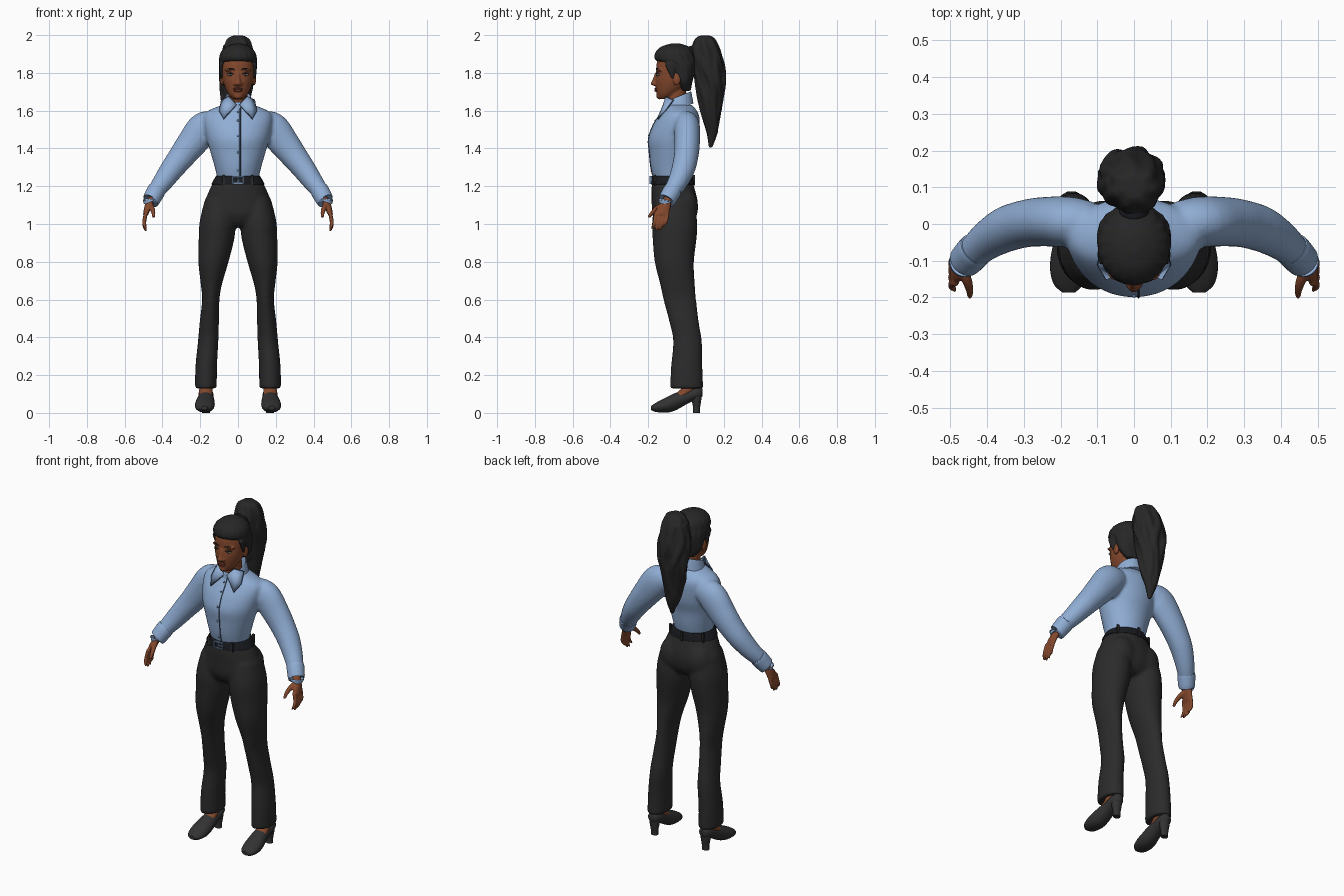
import bpy, bmesh, math
from mathutils import Vector, Matrix

X, Y, Z = Vector((1, 0, 0)), Vector((0, 1, 0)), Vector((0, 0, 1))


def mat(name, r, g, b):
    m = bpy.data.materials.new(name)
    m.diffuse_color = (r, g, b, 1)
    return m


SHIRT = mat("light blue", 0.28, 0.42, 0.66)
SKIN = mat("brown skin", 0.23, 0.065, 0.026)
TROUSER = mat("charcoal", 0.024, 0.024, 0.024)
HAIR = mat("black hair", 0.020, 0.020, 0.021)
SHOE = mat("dark grey", 0.033, 0.032, 0.032)
BELT = mat("black leather", 0.010, 0.011, 0.014)
METAL = mat("blue steel", 0.16, 0.25, 0.40)
WHITE = mat("eye white", 0.45, 0.40, 0.38)
LIP = mat("dark lip", 0.17, 0.040, 0.025)
SEAM = mat("navy seam", 0.05, 0.08, 0.14)


def spline(pts, k):
    """Smoothly resample a list of number tuples."""
    p = [Vector(q) for q in pts]
    out = []
    for i in range(len(p) - 1):
        a, b, c, d = p[max(i - 1, 0)], p[i], p[i + 1], p[min(i + 2, len(p) - 1)]
        for j in range(k):
            t = j / k
            out.append(0.5 * (2 * b + (c - a) * t + (2 * a - 5 * b + 4 * c - d) * t * t
                              + (3 * b - a - 3 * c + d) * t ** 3))
    return out + [p[-1]]


def loft(bm, stations, n=28, k=5, u=X, v=Y, slope=0, ridge=(0, 1, 0)):
    """Skin ellipses (x, y, z, ru, rv); u=None keeps them square to the path."""
    st = spline(stations, k)
    rings = []
    for i, s in enumerate(st):
        c = Vector(s[:3])
        uu, vv = u, v
        if u is None:
            t = (Vector(st[min(i + 1, len(st) - 1)][:3]) - Vector(st[max(i - 1, 0)][:3])).normalized()
            uu = t.cross(Y if abs(t.y) < 0.9 else X).normalized()
            vv = t.cross(uu)
        ring = []
        for j in range(n):
            a = 2 * math.pi * j / n
            f = 1 + ridge[0] * math.sin(ridge[1] * a + ridge[2] * c.z)
            q = c + uu * (s[3] * f * math.cos(a)) + vv * (s[4] * f * math.sin(a))
            q.z += slope * (q.y - c.y)
            ring.append(bm.verts.new(q))
        rings.append(ring)
    for r, q in zip(rings, rings[1:]):
        for j in range(n):
            bm.faces.new((r[j], r[(j + 1) % n], q[(j + 1) % n], q[j]))
    bm.faces.new(rings[0][::-1])
    bm.faces.new(rings[-1])


def ball(bm, c, r):
    bmesh.ops.create_uvsphere(bm, u_segments=20, v_segments=12, radius=1,
                              matrix=Matrix.Translation(c) @ Matrix.Diagonal((*r, 1)))


def box(bm, c, s):
    bmesh.ops.create_cube(bm, size=1, matrix=Matrix.Translation(c) @ Matrix.Diagonal((*s, 1)))


def finish(name, bm, material, mirror=False, voxel=0, smooth=3, thick=0):
    bmesh.ops.recalc_face_normals(bm, faces=bm.faces)
    me = bpy.data.meshes.new(name)
    bm.to_mesh(me)
    bm.free()
    me.materials.append(material)
    me.shade_smooth()
    me.set_sharp_from_angle(angle=math.radians(40))
    ob = bpy.data.objects.new(name, me)
    bpy.context.collection.objects.link(ob)
    if thick:
        ob.modifiers.new("thickness", "SOLIDIFY").thickness = thick
    if mirror:
        ob.modifiers.new("mirror", "MIRROR").use_mirror_merge = False
    if voxel:  # weld overlapping volumes into one soft surface
        m = ob.modifiers.new("weld", "REMESH")
        m.mode, m.voxel_size, m.use_smooth_shade = "VOXEL", voxel, True
        m = ob.modifiers.new("soften", "SMOOTH")
        m.factor, m.iterations = 0.5, smooth
    return ob


def single(name, material, stations, mirror=False, **kw):
    bm = bmesh.new()
    loft(bm, stations, **kw)
    return finish(name, bm, material, mirror)


# Trousers: pelvis and two legs welded
bm = bmesh.new()
loft(bm, [(0, -.072, 1.245, .113, .1), (0, -.07, 1.2, .142, .112), (0, -.06, 1.12, .176, .122),
          (0, -.06, 1.05, .19, .118), (0, -.06, 1.0, .15, .09), (0, -.06, .985, .09, .06)])
for s in (-1, 1):
    ball(bm, (s * .08, -.005, 1.09), (.085, .07, .1))
    loft(bm, [(s * x, y, z, rx, ry) for x, y, z, rx, ry in (
        (.1, -.06, 1.13, .075, .1), (.108, -.06, 1.02, .094, .119), (.113, -.06, .93, .095, .117),
        (.13, -.062, .8, .08, .104), (.141, -.045, .68, .056, .092), (.144, -.033, .6, .046, .087),
        (.152, -.01, .48, .051, .078), (.158, .008, .38, .054, .076),
        (.168, .004, .25, .057, .083), (.17, .003, .13, .058, .088))])
finish("trousers", bm, TROUSER, voxel=.011)

# Belt, loops and buckle
single("belt", BELT, [(0, -.072, 1.21, .135, .111), (0, -.072, 1.214, .139, .114),
                      (0, -.073, 1.25, .119, .108), (0, -.073, 1.254, .112, .1)], n=48)
bm = bmesh.new()
for a in (35, 145, 235, 305, 270 - 180):
    a = math.radians(a)
    box(bm, (.132 * math.cos(a), -.072 + .113 * math.sin(a), 1.232), (.014, .012, .055))
finish("belt_loops", bm, TROUSER)
bm = bmesh.new()
for z in (1.216, 1.25):
    box(bm, (0, -.186, z), (.06, .012, .006))
for x in (-.028, 0, .028):
    box(bm, (x, -.186, 1.233), (.006, .012, .036))
box(bm, (.012, -.187, 1.233), (.03, .01, .005))
finish("belt_buckle", bm, METAL)

# Shirt: torso and sleeves welded
torso = [(0, -.074, 1.235, .108, .096), (0, -.075, 1.3, .123, .111), (0, -.074, 1.38, .146, .12),
         (0, -.067, 1.45, .166, .132), (0, -.052, 1.52, .18, .124), (0, -.038, 1.57, .182, .108),
         (0, -.035, 1.6, .158, .092), (0, -.04, 1.63, .085, .074)]
bm = bmesh.new()
loft(bm, torso, n=40)
for s in (-1, 1):
    loft(bm, [(s * x, y, z, r, r * q) for x, y, z, r, q in (
        (.12, .0, 1.53, .068, .9), (.18, .006, 1.505, .088, .78), (.25, .006, 1.42, .079, .85),
        (.3, .0, 1.355, .07, .92), (.35, -.015, 1.29, .062, 1), (.4, -.045, 1.22, .053, 1),
        (.44, -.08, 1.165, .044, 1), (.452, -.093, 1.143, .04, 1))], u=None)
finish("shirt", bm, SHIRT, voxel=.01)
single("cuffs", SHIRT, [(.431, -.07, 1.178, .046, .046), (.434, -.073, 1.174, .049, .049),
                        (.459, -.1, 1.128, .046, .046), (.462, -.103, 1.124, .04, .04)],
       mirror=True, u=None)

# Collar stand, folded points with a dark edge, front seam and buttons
single("collar", SHIRT, [(0, -.045, 1.605, .086, .084), (0, -.045, 1.665, .071, .074),
                         (0, -.045, 1.668, .066, .069), (0, -.045, 1.61, .06, .063)],
       n=40, k=3, slope=.4)
point = [Vector(p) for p in ((.01, -.122, 1.632), (.05, -.11, 1.672), (.088, -.075, 1.655),
                             (.098, -.115, 1.6), (.076, -.152, 1.562))]
mid = sum(point, Vector()) / 5
for name, m, grow, back in (("collar_points", SHIRT, 1, 0), ("collar_edges", SEAM, 1.09, .004)):
    bm = bmesh.new()
    ring = [bm.verts.new(mid + (p - mid) * grow + Y * back) for p in point]
    c = bm.verts.new(mid + Vector((.004, -.008 + back, 0)))
    for i in range(5):
        bm.faces.new((ring[i], ring[(i + 1) % 5], c))
    finish(name, bm, m, mirror=True, thick=.006)
front = [(s[1] - s[4], s[2]) for s in spline(torso, 4)]
single("front_seam", SEAM, [(.012, y, z, .003, .003) for y, z in front[1:]], n=8, k=1)
bm = bmesh.new()
for y, z in front[3:27:5]:
    ball(bm, (0, y - .001, z), (.006, .004, .006))
finish("buttons", bm, METAL)

# Hands: palm, four fingers and thumb
bm = bmesh.new()
loft(bm, [(.452, -.092, 1.145, .022, .026), (.466, -.105, 1.115, .022, .027),
          (.478, -.118, 1.085, .019, .036), (.489, -.128, 1.05, .014, .038)], n=20)
for i in range(4):
    y, drop = -.098 - .02 * i, (.06, .078, .082, .07)[i]
    loft(bm, [(.486, y, 1.065, .011, .011), (.496, y - .006, 1.045 - drop * .4, .0105, .0105),
              (.495, y - .014, 1.045 - drop * .75, .0095, .0095),
              (.488, y - .022, 1.045 - drop, .006, .006)], n=12)
loft(bm, [(.468, -.115, 1.105, .014, .014), (.456, -.15, 1.085, .014, .014),
          (.448, -.178, 1.06, .011, .011), (.447, -.198, 1.035, .007, .007)], n=12, u=None)
finish("hands", bm, SKIN, mirror=True, voxel=.0045, smooth=2)

# Head: skull, neck, nose, chin, ears
bm = bmesh.new()
loft(bm, [(0, -.115, 1.662, .026, .028), (0, -.1, 1.685, .049, .055), (0, -.083, 1.72, .068, .077),
          (0, -.073, 1.76, .08, .09), (0, -.068, 1.8, .085, .09), (0, -.063, 1.85, .086, .092),
          (0, -.06, 1.9, .076, .08), (0, -.06, 1.935, .04, .045)])
loft(bm, [(0, -.045, 1.59, .056, .056), (0, -.05, 1.66, .05, .052), (0, -.055, 1.73, .05, .055)])
loft(bm, [(0, -.154, 1.8, .01, .01), (0, -.163, 1.765, .012, .014), (0, -.17, 1.742, .018, .017),
          (0, -.163, 1.732, .012, .01)], k=3)
ball(bm, (0, -.14, 1.678), (.024, .018, .018))
for s in (-1, 1):
    ball(bm, (s * .014, -.163, 1.741), (.011, .012, .009))
    ball(bm, (s * .086, -.048, 1.765), (.01, .02, .032))
    ball(bm, (s * .04, -.138, 1.815), (.032, .018, .008))
finish("head", bm, SKIN, voxel=.005)
bm = bmesh.new()
ball(bm, (0, -.157, 1.716), (.026, .01, .006))
ball(bm, (0, -.156, 1.706), (.023, .011, .007))
finish("lips", bm, LIP)
for name, m, c, r in (("eyes", WHITE, (.04, -.147, 1.79), (.016, .008, .0065)),
                      ("irises", HAIR, (.04, -.152, 1.79), (.007, .005, .0065))):
    bm = bmesh.new()
    ball(bm, c, r)
    finish(name, bm, m, mirror=True)
single("eyelids", HAIR, [(.022, -.153, 1.793, .002, .002), (.04, -.155, 1.799, .003, .003),
                         (.058, -.142, 1.793, .002, .002)], mirror=True, n=8, u=None)
single("eyebrows", HAIR, [(.018, -.156, 1.816, .003, .003), (.042, -.153, 1.823, .004, .004),
                          (.064, -.132, 1.815, .002, .002)], mirror=True, n=8, u=None)

# Hair cap swept back to the tie
bm = bmesh.new()
loft(bm, [(0, .0, 1.705, .05, .025), (0, -.01, 1.75, .088, .043), (0, -.018, 1.8, .097, .065),
          (0, -.03, 1.845, .1, .085), (0, -.055, 1.87, .1, .108), (0, -.06, 1.91, .091, .1),
          (0, -.058, 1.94, .06, .07), (0, -.055, 1.955, .02, .025)], n=72, ridge=(.018, 18, 25))
for s in (-1, 1):  # side locks in front of the ears
    loft(bm, [(s * .088, -.085, 1.85, .012, .03), (s * .089, -.078, 1.81, .009, .02),
              (s * .087, -.07, 1.77, .005, .008)], n=12)
finish("hair_cap", bm, HAIR, voxel=.006, smooth=2)
single("hair_tie", BELT, [(0, .02, 1.895, .034, .034), (0, .035, 1.905, .04, .04),
                          (0, .05, 1.915, .034, .034)], u=None)

# Ponytail: wavy core with locks wound over it
bm = bmesh.new()
loft(bm, [(0, .1, 1.997, .03, .03), (0, .1, 1.975, .06, .055), (0, .105, 1.92, .076, .075),
          (-.004, .118, 1.85, .083, .079), (-.01, .127, 1.78, .084, .074),
          (-.012, .135, 1.7, .08, .06), (-.01, .125, 1.62, .07, .055), (-.006, .13, 1.55, .052, .042),
          (-.004, .138, 1.48, .032, .028), (0, .13, 1.405, .01, .01)], n=72, k=8, ridge=(.07, 7, 14))
loft(bm, [(0, .02, 1.9, .026, .026), (0, .06, 1.92, .04, .04), (0, .1, 1.92, .05, .05)], u=None)
for i in range(8):
    a = i * math.pi / 4
    path = []
    for z, cy, r, w in ((1.95, .105, .05, .02), (1.85, .118, .07, .025), (1.75, .13, .068, .025),
                        (1.66, .128, .055, .022), (1.57 - .02 * (i % 3), .13, .036, .016),
                        (1.49 - .02 * (i % 3), .135, .02, .006)):
        b = a + .35 * math.sin(z * 16 + i)
        path.append((-.008 + r * math.cos(b), cy + r * .9 * math.sin(b), z, w, w))
    loft(bm, path, n=14)
finish("ponytail", bm, HAIR, voxel=.007, smooth=2)

# Ankles and insteps
single("feet", SKIN, [(.17, .025, .2, .034, .036), (.17, .02, .14, .034, .038),
                      (.171, -.01, .105, .036, .04), (.173, -.05, .08, .036, .03)], mirror=True)

# Heeled shoes
bm = bmesh.new()
loft(bm, [(.178, -.186, .026, .018, .01), (.178, -.165, .028, .04, .022), (.177, -.13, .036, .051, .034),
          (.175, -.09, .046, .052, .043), (.172, -.05, .062, .047, .046), (.17, 0, .082, .04, .038),
          (.17, .045, .1, .039, .034), (.17, .075, .106, .03, .03), (.17, .088, .108, .012, .018)],
     u=X, v=Z)
loft(bm, [(.17, .055, 0, .021, .018), (.17, .056, .03, .022, .019), (.17, .055, .07, .029, .026),
          (.17, .052, .11, .034, .033)])
finish("shoes", bm, SHOE, mirror=True)
